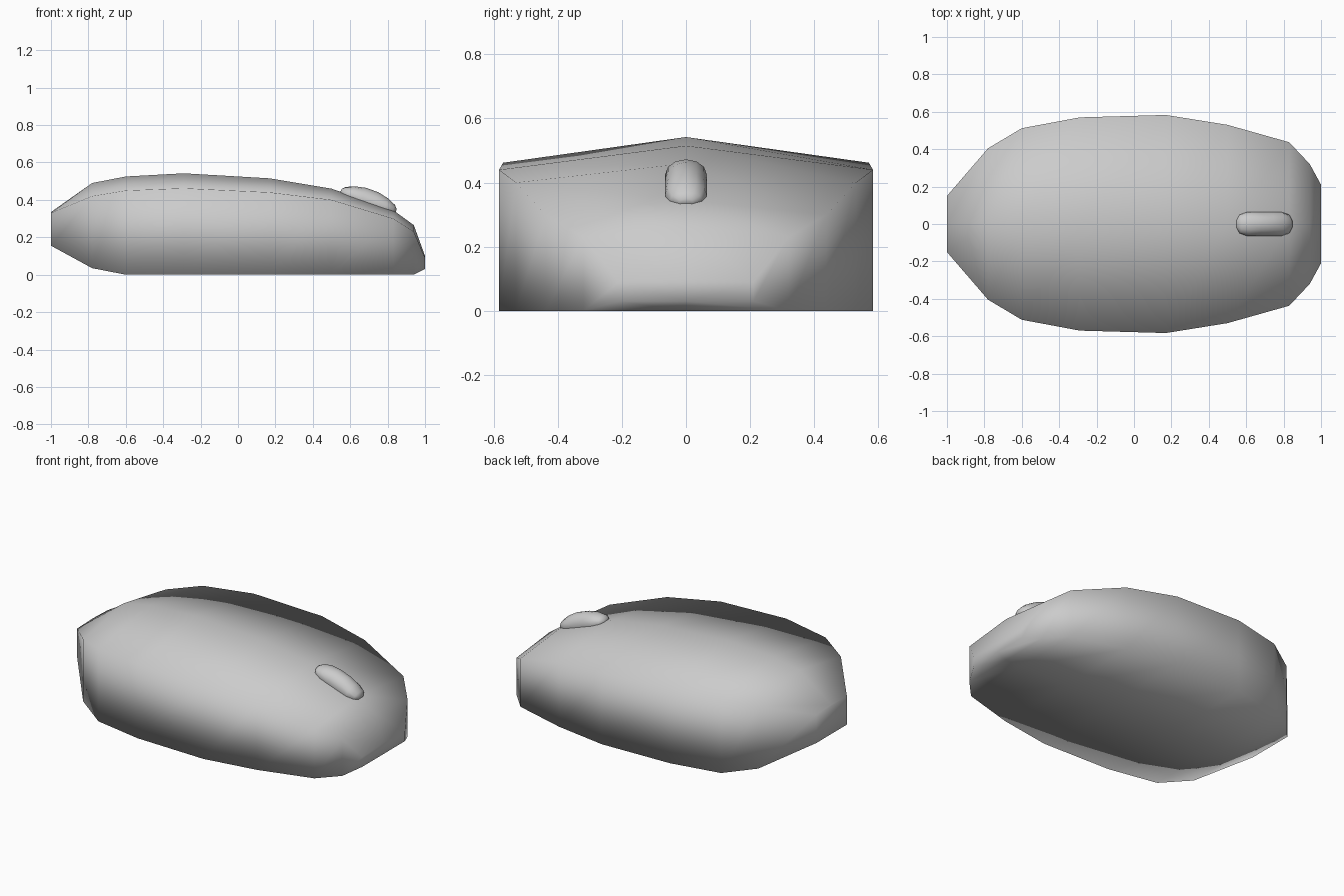
import bpy, bmesh, math
from mathutils import Matrix, Vector

if "Cube" in bpy.data.objects:
    bpy.data.objects.remove(bpy.data.objects["Cube"])


def loft(name, sections):
    """Skin a list of closed rings and cap both ends."""
    bm = bmesh.new()
    rings = [[bm.verts.new(p) for p in ring] for ring in sections]
    n = len(rings[0])
    for a, b in zip(rings, rings[1:]):
        for i in range(n):
            j = (i + 1) % n
            bm.faces.new((a[i], a[j], b[j], b[i]))
    bm.faces.new(rings[0])
    bm.faces.new(rings[-1])
    bmesh.ops.recalc_face_normals(bm, faces=bm.faces)
    me = bpy.data.meshes.new(name)
    bm.to_mesh(me)
    bm.free()
    me.shade_smooth()
    ob = bpy.data.objects.new(name, me)
    bpy.context.collection.objects.link(ob)
    return ob


# Shell stations: x, half width, ridge height, side height, bottom height
STATIONS = [
    (-1.00, 0.15, 0.335, 0.33, 0.155),
    (-0.78, 0.405, 0.49, 0.42, 0.035),
    (-0.60, 0.512, 0.525, 0.45, 0.0),
    (-0.29, 0.57, 0.542, 0.462, 0.0),
    (0.17, 0.583, 0.515, 0.44, 0.0),
    (0.50, 0.53, 0.46, 0.40, 0.0),
    (0.83, 0.437, 0.345, 0.30, 0.0),
    (0.94, 0.32, 0.265, 0.23, 0.0),
    (1.00, 0.21, 0.10, 0.09, 0.03),
]
loft("mouse_shell", [
    [(x, 0, top), (x, w, side), (x, w, low), (x, 0, low), (x, -w, low), (x, -w, side)]
    for x, w, top, side, low in STATIONS])

# Scroll wheel: long rounded bead, tilted to follow the sloping shell
HALF = [(-0.157, 0.022, 0.012), (-0.14, 0.05, 0.03), (-0.095, 0.065, 0.05), (-0.035, 0.065, 0.063)]
profile = HALF + [(-x, w, h) for x, w, h in reversed(HALF)]
tilt = Matrix.Translation((0.697, 0, 0.393)) @ Matrix.Rotation(math.radians(20), 4, 'Y')
loft("scroll_wheel", [
    [tilt @ Vector((x, w * math.cos(a), h * math.sin(a)))
     for a in (math.tau * i / 12 for i in range(12))]
    for x, w, h in profile])
